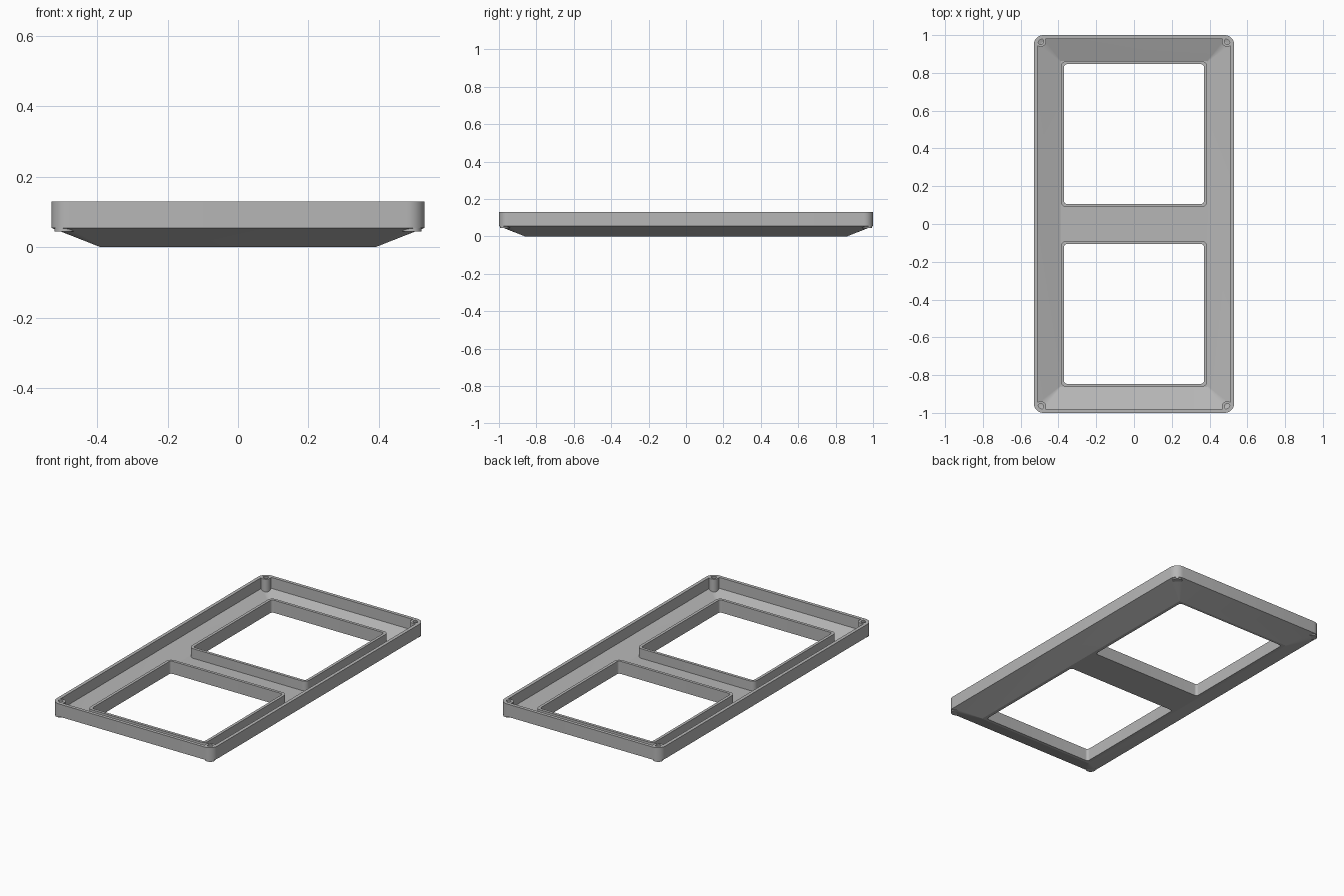
import bpy, bmesh, math

cube = bpy.data.objects.get("Cube")
if cube:
    bpy.data.objects.remove(cube)

grey = bpy.data.materials.new("plain_grey")
grey.use_nodes = True
colour = (0.47, 0.47, 0.47, 1)
grey.diffuse_color = colour
grey.node_tree.nodes["Principled BSDF"].inputs["Base Color"].default_value = colour

SEG = 8            # segments per rounded corner
RIM_Z = 0.13
FLOOR_Z = 0.018


def rounded_rect(hx, hy, r, z, cy=0):
    """Points round a rectangle with rounded corners."""
    pts = []
    for i, (sx, sy) in enumerate([(1, 1), (-1, 1), (-1, -1), (1, -1)]):
        for k in range(SEG + 1):
            a = (i + k / SEG) * math.pi / 2
            pts.append((sx * (hx - r) + r * math.cos(a),
                        cy + sy * (hy - r) + r * math.sin(a), z))
    return pts


def circle(x, y, r, z, n=32):
    return [(x + r * math.cos(2 * math.pi * k / n),
             y + r * math.sin(2 * math.pi * k / n), z) for k in range(n)]


def loft(name, rings, closed=False):
    """Skin a row of rings; cap the ends, or join the last to the first."""
    bm = bmesh.new()
    loops = [[bm.verts.new(p) for p in ring] for ring in rings]
    n = len(loops[0])
    pairs = list(zip(loops, loops[1:]))
    if closed:
        pairs.append((loops[-1], loops[0]))
    else:
        bm.faces.new(loops[0][::-1])
        bm.faces.new(loops[-1])
    for a, b in pairs:
        for i in range(n):
            j = (i + 1) % n
            bm.faces.new((a[i], a[j], b[j], b[i]))
    bmesh.ops.recalc_face_normals(bm, faces=bm.faces)
    mesh = bpy.data.meshes.new(name)
    bm.to_mesh(mesh)
    bm.free()
    mesh.materials.append(grey)
    obj = bpy.data.objects.new(name, mesh)
    bpy.context.collection.objects.link(obj)
    return obj


def select_only(obj):
    bpy.ops.object.select_all(action='DESELECT')
    obj.select_set(True)
    bpy.context.view_layer.objects.active = obj


# Tray: sloping underside, upright rim, sloping inside and flat floor
tray = loft("tray", [
    rounded_rect(0.39, 0.862, 0.004, 0),
    rounded_rect(0.53, 1.0, 0.05, 0.055),
    rounded_rect(0.53, 1.0, 0.05, RIM_Z),
    rounded_rect(0.51, 0.98, 0.03, RIM_Z),
    rounded_rect(0.51, 0.98, 0.03, 0.065),
    rounded_rect(0.39, 0.862, 0.004, FLOOR_Z),
])
parts = [tray]

# Two window openings, each with a raised frame
for label, side in (("front", -1), ("back", 1)):
    cy = side * 0.476
    cutter = loft("window_cutter", [rounded_rect(0.37, 0.37, 0.015, z, cy) for z in (-0.1, 0.2)])
    cutter.hide_render = True
    select_only(tray)
    cut = tray.modifiers.new("window", 'BOOLEAN')
    cut.operation = 'DIFFERENCE'
    cut.solver = 'EXACT'
    cut.object = cutter
    bpy.ops.object.modifier_apply(modifier=cut.name)
    bpy.data.objects.remove(cutter)

    parts.append(loft(label + "_window_frame", [
        rounded_rect(0.387, 0.387, 0.03, FLOOR_Z, cy),
        rounded_rect(0.387, 0.387, 0.03, 0.075, cy),
        rounded_rect(0.37, 0.37, 0.015, 0.075, cy),
        rounded_rect(0.37, 0.37, 0.015, FLOOR_Z, cy),
    ], closed=True))

# Corner screw posts with blind holes
for sx, x_name in ((-1, "right"), (1, "left")):
    for sy, y_name in ((-1, "front"), (1, "back")):
        x, y = sx * 0.493, sy * 0.966
        parts.append(loft(f"{y_name}_{x_name}_screw_post", [
            circle(x, y, 0.028, 0.045),
            circle(x, y, 0.028, RIM_Z),
            circle(x, y, 0.015, RIM_Z),
            circle(x, y, 0.015, 0.06),
        ]))

for obj in parts:
    select_only(obj)
    bpy.ops.object.shade_smooth_by_angle(angle=math.radians(16))
